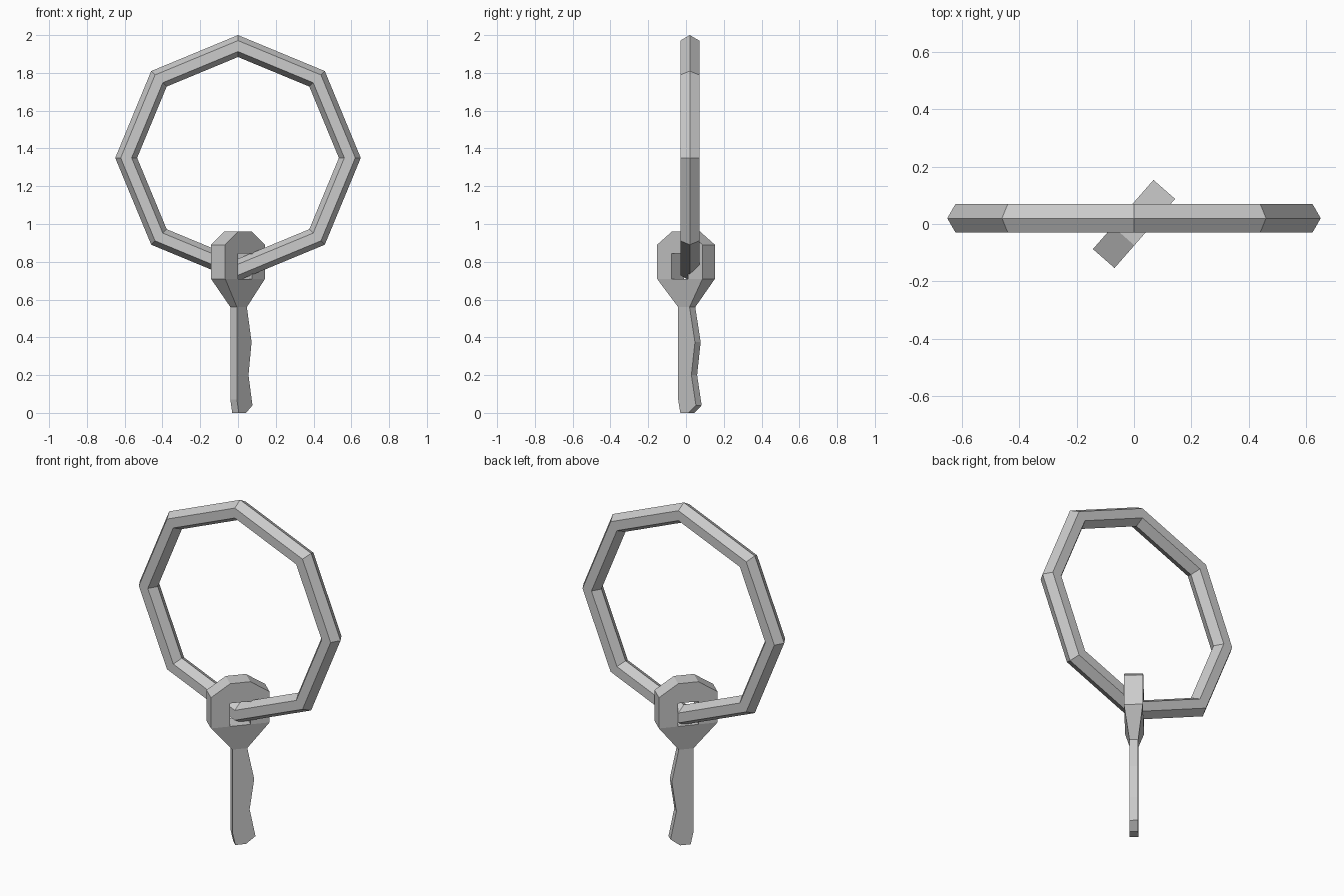
import bpy, bmesh
from math import pi, radians

if "Cube" in bpy.data.objects:
    bpy.data.objects.remove(bpy.data.objects["Cube"])

# Ring: eight-sided hoop with a hexagonal section
bpy.ops.mesh.primitive_torus_add(major_segments=8, minor_segments=6,
                                 major_radius=0.592, minor_radius=0.058,
                                 location=(0, 0.02, 1.35), rotation=(pi / 2, 0, 0))
bpy.context.object.name = "ring"

# Key profile: (across, height); thick bow, thin blade
BOW, BLADE = 0.05, 0.023
bow = [(-.16, .71), (-.16, .89), (-.055, .96), (.055, .96), (.16, .89), (.16, .71)]
blade = [(.045, .56), (.083, .375), (.058, .2), (.09, .04), (.038, 0),
         (-.02, 0), (-.035, .07), (-.035, .56)]
hole = [(-.057, .71), (-.057, .845), (.057, .845), (.057, .71)]
points = ([(x, z, BOW) for x, z in bow] + [(x, z, BLADE) for x, z in blade]
          + [(x, z, BOW) for x, z in hole])
flats = [(0, 1, 15, 14), (1, 2, 15), (2, 3, 16, 15), (3, 4, 16), (4, 5, 17, 16),
         (0, 14, 17, 5, 6, 13), tuple(range(6, 14))]

bm = bmesh.new()
front = [bm.verts.new((x, -t, z)) for x, z, t in points]
back = [bm.verts.new((x, t, z)) for x, z, t in points]
for face in flats:
    bm.faces.new([front[i] for i in face])
    bm.faces.new([back[i] for i in reversed(face)])


def wall(loop):
    """Join front and back along a closed loop of points."""
    for a, b in zip(loop, loop[1:] + loop[:1]):
        bm.faces.new((front[a], front[b], back[b], back[a]))


# Outer rim and hole sides
wall(list(range(14)))
wall(list(range(14, 18)))
bmesh.ops.recalc_face_normals(bm, faces=bm.faces)

mesh = bpy.data.meshes.new("key")
bm.to_mesh(mesh)
bm.free()
key = bpy.data.objects.new("key", mesh)
key.rotation_euler.z = radians(48.8)
bpy.context.collection.objects.link(key)
